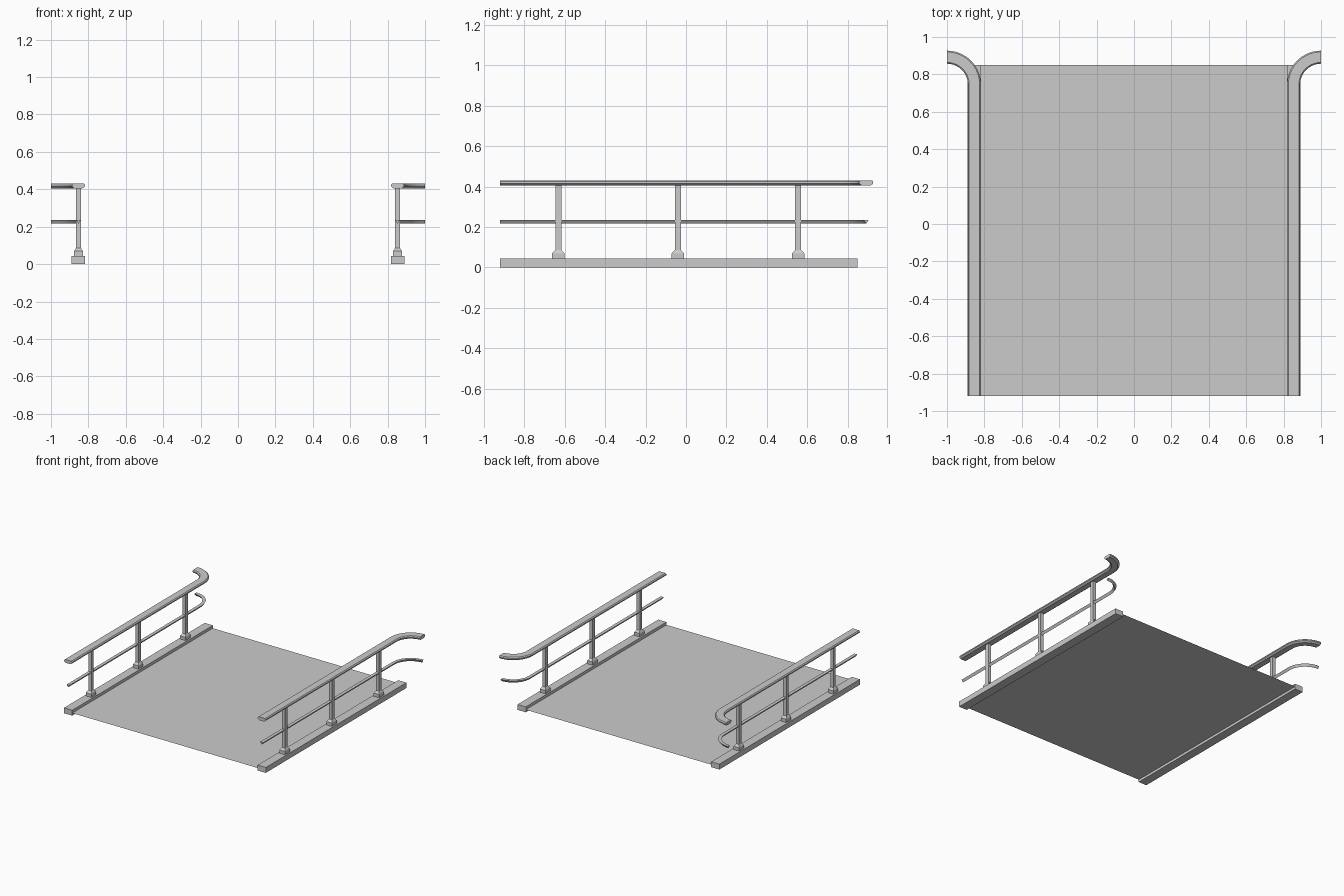
import bpy, bmesh, math
from mathutils import Vector

if "Cube" in bpy.data.objects:
    bpy.data.objects.remove(bpy.data.objects["Cube"])

CX = 0.853            # centre line of the right-hand railing
Y0, Y1 = -0.92, 0.85  # ends of the deck


def finish(name, bm, mirror=True):
    bmesh.ops.recalc_face_normals(bm, faces=bm.faces)
    me = bpy.data.meshes.new(name)
    bm.to_mesh(me)
    bm.free()
    ob = bpy.data.objects.new(name, me)
    bpy.context.collection.objects.link(ob)
    if mirror:
        ob.modifiers.new("Mirror", 'MIRROR').use_axis[0] = True
    return ob


def skin(bm, rings):
    """Join equal rings of points into a capped solid."""
    rows = [[bm.verts.new(p) for p in r] for r in rings]
    n = len(rows[0])
    for a, b in zip(rows, rows[1:]):
        for i in range(n):
            j = (i + 1) % n
            bm.faces.new((a[i], a[j], b[j], b[i]))
    bm.faces.new(rows[0])
    bm.faces.new(rows[-1][::-1])


def rect(cx, cy, hx, hy, z):
    return [(cx + sx * hx, cy + sy * hy, z)
            for sx, sy in ((-1, -1), (1, -1), (1, 1), (-1, 1))]


def rail(name, profile, segments=10):
    """Sweep a (side, z) profile along the deck and outward round the bend."""
    centre = Vector((1.0, 0.745, 0))
    radius = 1.0 - CX
    path = [(Vector((CX, Y0, 0)), Vector((-1, 0, 0)))]
    for i in range(segments + 1):
        a = math.pi - math.pi / 2 * i / segments
        out = Vector((math.cos(a), math.sin(a), 0))
        path.append((centre + out * radius, out))
    bm = bmesh.new()
    skin(bm, [[p + out * s + Vector((0, 0, z)) for s, z in profile]
              for p, out in path])
    finish(name, bm)


# Deck: a single thin sheet between the curbs
bm = bmesh.new()
bm.faces.new([bm.verts.new(p) for p in
              rect(0, (Y0 + Y1) / 2, 0.82, (Y1 - Y0) / 2, 0.02)])
finish("deck", bm, mirror=False)

# Curbs along both sides
bm = bmesh.new()
skin(bm, [rect(CX, (Y0 + Y1) / 2, 0.036, (Y1 - Y0) / 2, z) for z in (0, 0.043)])
finish("curb", bm)

# Posts with tapered feet
for k, y in enumerate((-0.632, -0.04, 0.555)):
    bm = bmesh.new()
    skin(bm, [rect(CX, y, hx, hy, z) for hx, hy, z in (
        (0.024, 0.031, 0.043), (0.024, 0.031, 0.069),
        (0.0135, 0.015, 0.086), (0.0135, 0.015, 0.41))])
    finish(f"post_{k + 1}", bm)

# Chamfered handrail and slim V-section middle rail
rail("handrail", [(-0.022, 0.405), (0.022, 0.405), (0.035, 0.415),
                  (0.035, 0.424), (0.028, 0.431), (-0.028, 0.431),
                  (-0.035, 0.424), (-0.035, 0.415)])
rail("middle_rail", [(0, 0.216), (0.013, 0.235), (-0.013, 0.235)])
